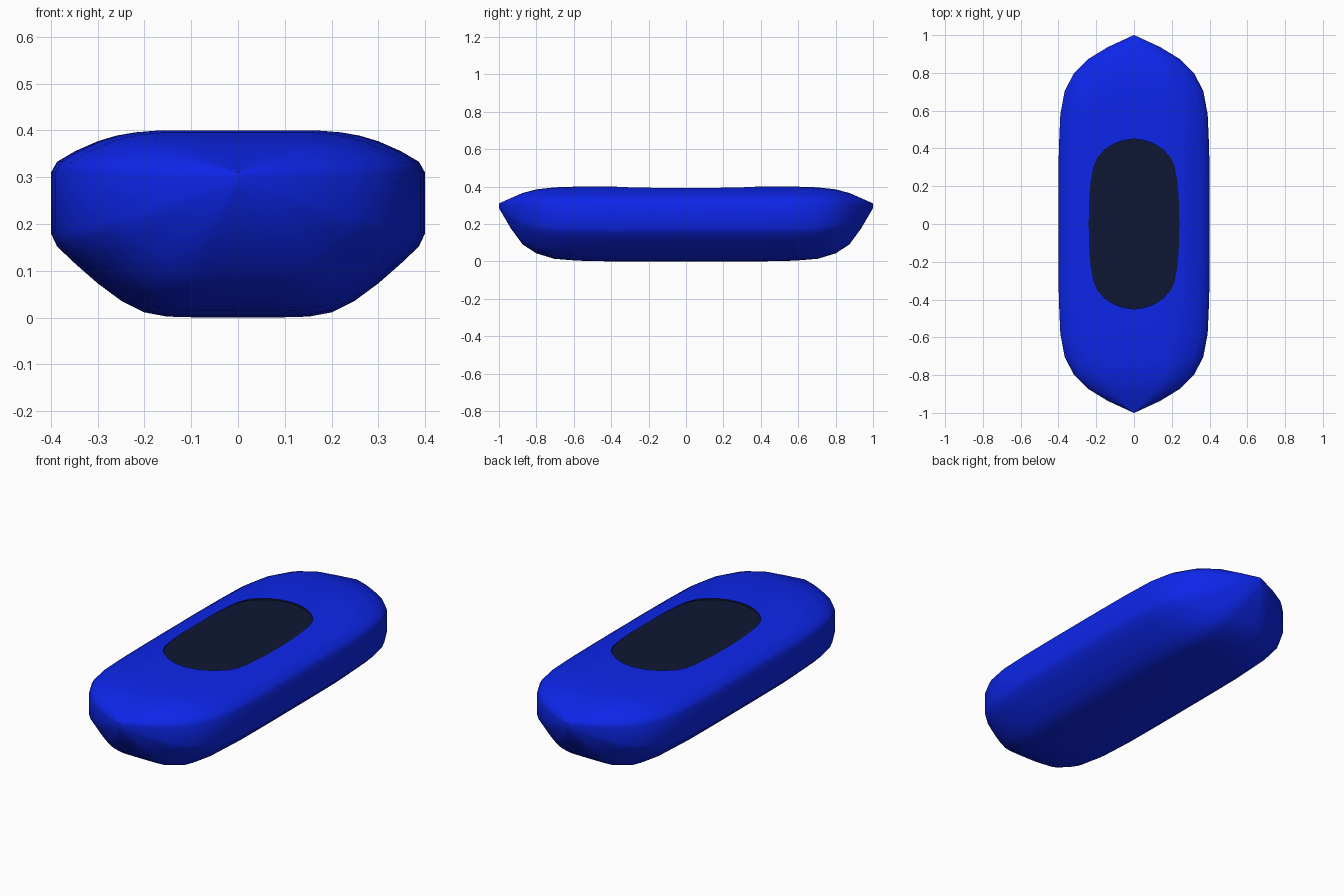
import bpy, bmesh

if "Cube" in bpy.data.objects:
    bpy.data.objects.remove(bpy.data.objects["Cube"])

def material(name, rgb):
    m = bpy.data.materials.new(name)
    m.diffuse_color = (*rgb, 1)
    m.use_nodes = True
    m.node_tree.nodes["Principled BSDF"].inputs["Base Color"].default_value = m.diffuse_color
    return m

mats = [material("blue_shell", (0.004, 0.019, 0.82)),
        material("dark_cockpit", (0.0045, 0.008, 0.033))]

def make_object(name, bm):
    bmesh.ops.recalc_face_normals(bm, faces=bm.faces)
    me = bpy.data.meshes.new(name)
    bm.to_mesh(me)
    bm.free()
    for m in mats:
        me.materials.append(m)
    ob = bpy.data.objects.new(name, me)
    bpy.context.collection.objects.link(ob)
    return ob

# Hull: midship half section (x, z), bottom to top
half = [(0, 0), (0.08, 0), (0.152, 0.002), (0.2, 0.011), (0.25, 0.036), (0.3, 0.073),
        (0.348, 0.115), (0.387, 0.152), (0.4, 0.18), (0.4, 0.245), (0.4, 0.31),
        (0.387, 0.333), (0.348, 0.356), (0.3, 0.377), (0.26, 0.389), (0.22, 0.396),
        (0.17, 0.4), (0.08, 0.4), (0, 0.4)]
ring = half + [(-x, z) for x, z in half[-2:0:-1]]

# Stations towards the pointed end: y, half width, bottom z, top z
stations = [(0, 0.4, 0, 0.4), (0.2, 0.4, 0, 0.4), (0.4, 0.398, 0, 0.4),
            (0.58, 0.39, 0.004, 0.4), (0.704, 0.367, 0.014, 0.396),
            (0.80, 0.317, 0.043, 0.385), (0.873, 0.243, 0.09, 0.366),
            (0.937, 0.138, 0.177, 0.338), (1.0, 0.001, 0.285, 0.31)]
stations = [(-y, w, b, t) for y, w, b, t in stations[:0:-1]] + stations

bm = bmesh.new()
loops = [[bm.verts.new((x * w / 0.4, y, b + z / 0.4 * (t - b))) for x, z in ring]
         for y, w, b, t in stations]
n = len(ring)
for a, b in zip(loops, loops[1:]):
    for i in range(n):
        j = (i + 1) % n
        bm.faces.new((a[i], a[j], b[j], b[i]))
bm.faces.new(loops[0])
bm.faces.new(loops[-1])
hull = make_object("hull", bm)

# Cockpit: flat dark floor set almost flush into the deck
quarter = [(0.24, 0), (0.238, 0.12), (0.229, 0.23), (0.215, 0.305), (0.195, 0.352),
           (0.155, 0.393), (0.105, 0.425), (0.055, 0.443), (0, 0.45)]
side = quarter + [(-x, y) for x, y in quarter[-2::-1]]
outline = side + [(x, -y) for x, y in side[-2:0:-1]]
bm = bmesh.new()
base = bm.faces.new([bm.verts.new((x, y, 0.392)) for x, y in outline])
top = bmesh.ops.extrude_face_region(bm, geom=[base])["geom"]
bmesh.ops.translate(bm, vec=(0, 0, 0.1),
                    verts=[v for v in top if isinstance(v, bmesh.types.BMVert)])
for f in bm.faces:
    f.material_index = 1
cutter = make_object("cockpit_cutter", bm)
cutter.hide_render = True

mod = hull.modifiers.new("cockpit", 'BOOLEAN')
mod.operation = 'DIFFERENCE'
mod.solver = 'EXACT'
mod.object = cutter
bpy.context.view_layer.objects.active = hull
hull.select_set(True)
bpy.ops.object.modifier_apply(modifier=mod.name)
bpy.data.objects.remove(cutter)
bpy.ops.object.shade_smooth_by_angle(angle=0.9)
